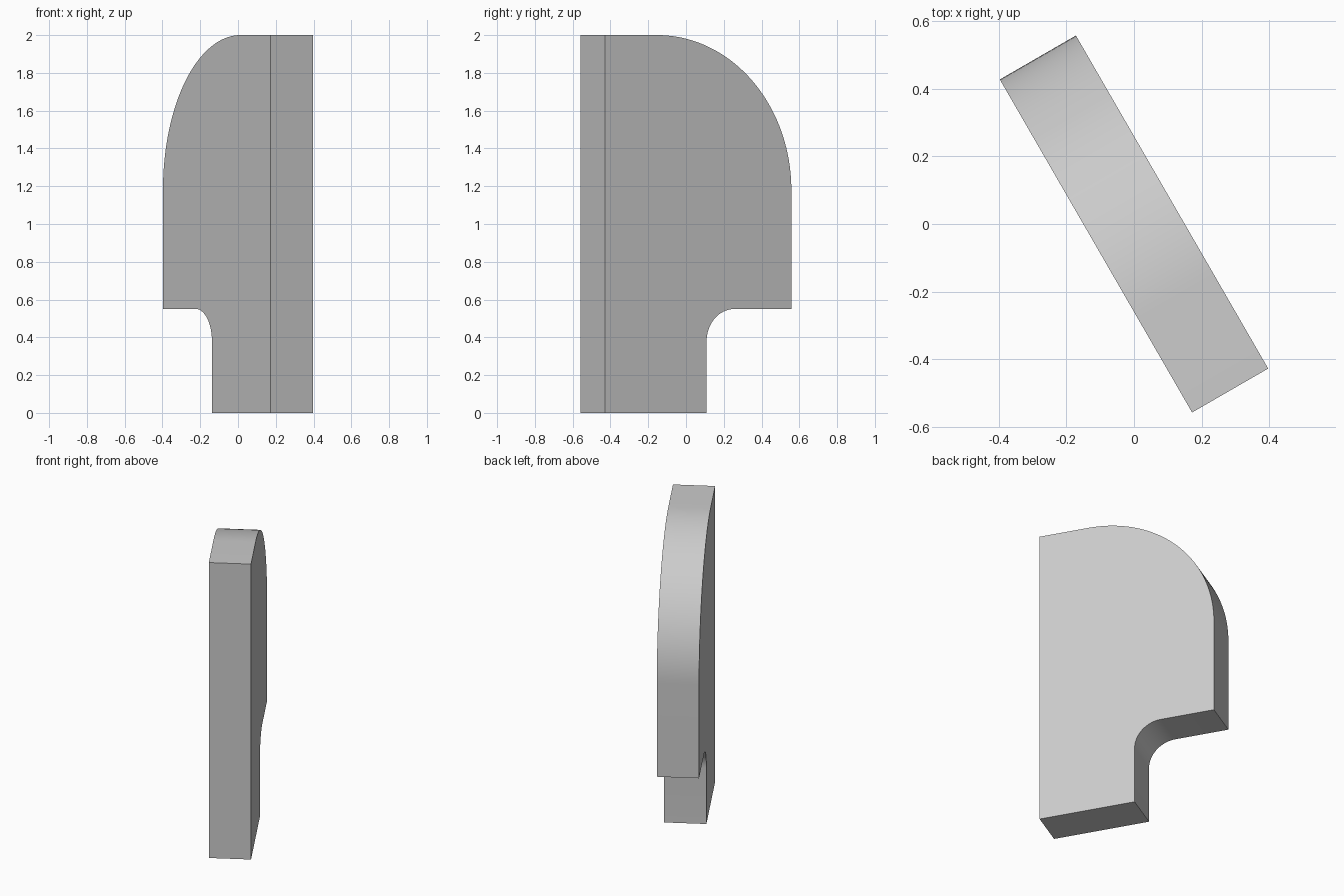
import bpy
import bmesh
from math import sin, cos, pi, radians
from mathutils import Matrix

cube = bpy.data.objects.get("Cube")
if cube:
    bpy.data.objects.remove(cube, do_unlink=True)

LENGTH, THICK, HEIGHT = 1.138, 0.26, 2.0
LEG, SHELF = 0.62, 0.55           # foot width and underside height
R_TOP, R_FILLET = 0.82, 0.17


def arc(cx, cz, r, start, end, steps):
    """Points on an arc, angles in degrees."""
    angles = [radians(start + (end - start) * i / steps) for i in range(steps + 1)]
    return [(cx + r * cos(a), cz + r * sin(a)) for a in angles]


# Side profile: straight edge, foot, concave fillet, overhang, rounded top corner
profile = [(0, 0), (LEG, 0)]
profile += arc(LEG + R_FILLET, SHELF - R_FILLET, R_FILLET, 180, 90, 16)
profile += [(LENGTH, SHELF)]
profile += arc(LENGTH - R_TOP, HEIGHT - R_TOP, R_TOP, 0, 90, 40)
profile += [(0, HEIGHT)]

# Extrude the profile through the thickness and turn the slab
bm = bmesh.new()
face = bm.faces.new([bm.verts.new((x - LENGTH / 2, -THICK / 2, z)) for x, z in profile])
extruded = bmesh.ops.extrude_face_region(bm, geom=[face])["geom"]
bmesh.ops.translate(bm, vec=(0, THICK, 0),
                    verts=[g for g in extruded if isinstance(g, bmesh.types.BMVert)])
bmesh.ops.recalc_face_normals(bm, faces=bm.faces)
bm.transform(Matrix.Rotation(2 * pi / 3, 4, "Z"))

mesh = bpy.data.meshes.new("curved_slab")
bm.to_mesh(mesh)
bm.free()
slab = bpy.data.objects.new("curved_slab", mesh)
bpy.context.collection.objects.link(slab)

# Plain grey material
grey = bpy.data.materials.new("light_grey")
grey.use_nodes = True
colour = (0.6, 0.6, 0.6, 1)
grey.diffuse_color = colour
grey.node_tree.nodes["Principled BSDF"].inputs["Base Color"].default_value = colour
mesh.materials.append(grey)

# Smooth arcs, sharp edges
bpy.ops.object.select_all(action="DESELECT")
slab.select_set(True)
bpy.context.view_layer.objects.active = slab
bpy.ops.object.shade_smooth_by_angle(angle=radians(30))
